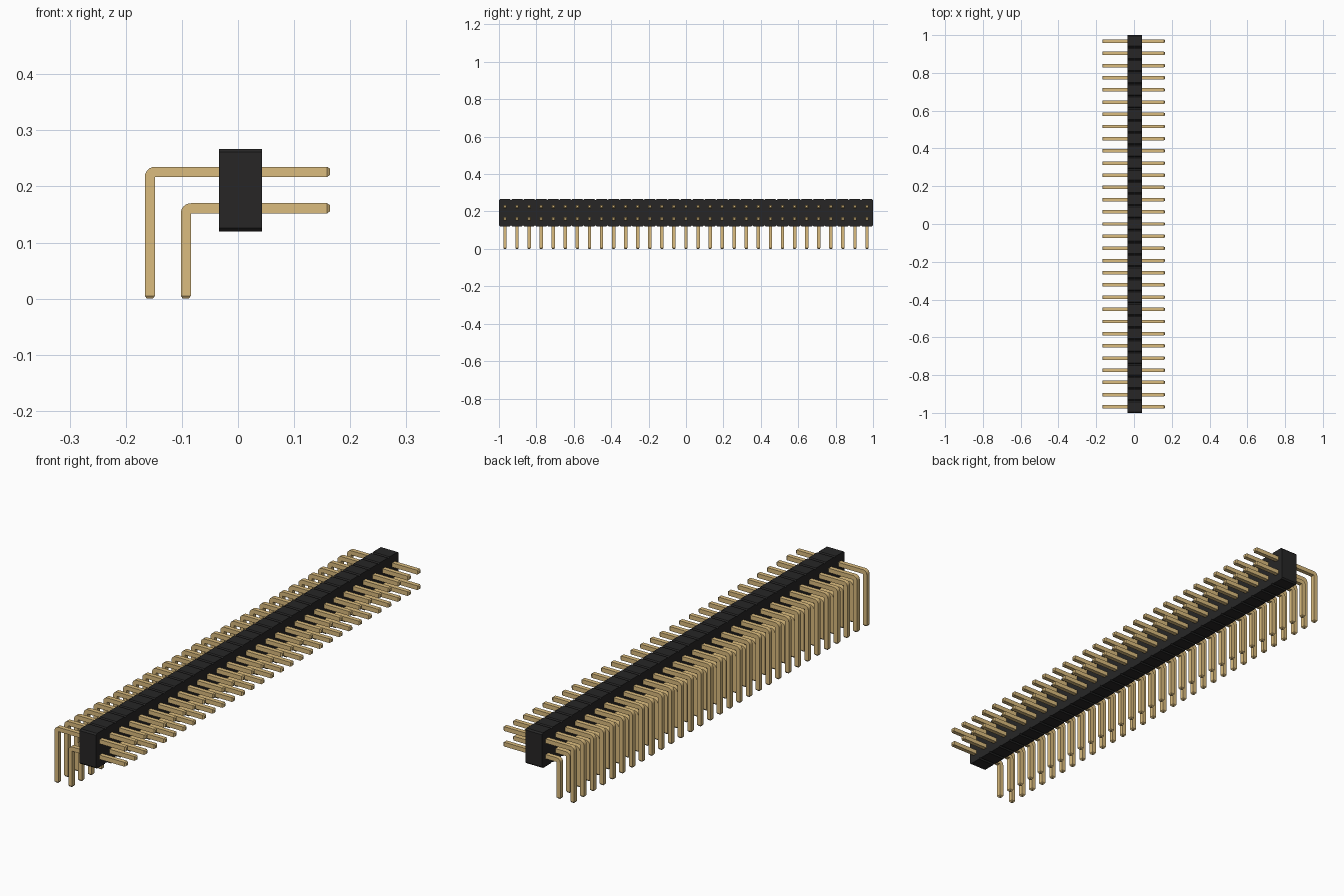
import bpy
import bmesh
import math
from mathutils import Vector

cube = bpy.data.objects.get("Cube")
if cube:
    bpy.data.objects.remove(cube, do_unlink=True)

COUNT = 31
PITCH = 2 / COUNT
HALF = 0.009       # half thickness of a square pin
TIP = 0.005        # chamfer at the pin ends
FIRST_Y = -1 + PITCH / 2


def make_material(name, rgb):
    mat = bpy.data.materials.new(name)
    mat.use_nodes = True
    color = (*rgb, 1)
    mat.diffuse_color = color
    bsdf = mat.node_tree.nodes["Principled BSDF"]
    bsdf.inputs["Base Color"].default_value = color
    bsdf.inputs["Roughness"].default_value = 0.6
    return mat


def make_object(name, bm, mat):
    bmesh.ops.remove_doubles(bm, verts=bm.verts, dist=1e-5)
    bmesh.ops.recalc_face_normals(bm, faces=bm.faces)
    mesh = bpy.data.meshes.new(name)
    bm.to_mesh(mesh)
    bm.free()
    mesh.materials.append(mat)
    obj = bpy.data.objects.new(name, mesh)
    bpy.context.collection.objects.link(obj)
    return obj


black = make_material("black plastic", (0.02, 0.0195, 0.0195))
gold = make_material("gold metal", (0.708, 0.503, 0.21))


# Housing: a row of chamfered blocks, extruded across x
def housing(x0, x1, z0, z1, chamfer):
    top, bottom = [], []
    for i in range(COUNT):
        y0 = -1 + i * PITCH
        y1 = y0 + PITCH
        for row, z, inward in ((top, z1, -chamfer), (bottom, z0, chamfer)):
            row += [(y0, z + inward), (y0 + chamfer, z), (y1 - chamfer, z)]
    top.append((1, z1 - chamfer))
    bottom.append((1, z0 + chamfer))
    bm = bmesh.new()
    face = bm.faces.new([bm.verts.new((x0, y, z)) for y, z in bottom + top[::-1]])
    out = bmesh.ops.extrude_face_region(bm, geom=[face], use_keep_orig=True)
    moved = [v for v in out["geom"] if isinstance(v, bmesh.types.BMVert)]
    bmesh.ops.translate(bm, verts=moved, vec=(x1 - x0, 0, 0))
    return make_object("housing", bm, black)


# Pins: a square section swept round a bend with a sharp inner corner
def pin_row(name, leg_x, arm_z, end_x):
    bm = bmesh.new()
    pivot = Vector((leg_x + HALF, 0, arm_z - HALF))
    rings = []

    def ring(center, side, shrink=1.0):
        s = Vector(side) * HALF * shrink
        w = Vector((0, HALF * shrink, 0))
        c = Vector(center)
        rings.append([bm.verts.new(p) for p in (c + s + w, c + s - w, c - s - w, c - s + w)])

    ring((leg_x, 0, 0), (-1, 0, 0), 0.6)
    ring((leg_x, 0, TIP), (-1, 0, 0))
    for k in range(7):
        angle = math.pi / 2 * k / 6
        outward = Vector((-math.cos(angle), 0, math.sin(angle)))
        ring(pivot + outward * HALF, outward)
    ring((end_x - TIP, 0, arm_z), (0, 0, 1))
    ring((end_x, 0, arm_z), (0, 0, 1), 0.6)

    for a, b in zip(rings, rings[1:]):
        for i in range(4):
            j = (i + 1) % 4
            bm.faces.new((a[i], a[j], b[j], b[i]))
    bm.faces.new(rings[0])
    bm.faces.new(rings[-1])
    obj = make_object(name, bm, gold)
    obj.location.y = FIRST_Y
    array = obj.modifiers.new("Row", 'ARRAY')
    array.count = COUNT
    array.use_relative_offset = False
    array.use_constant_offset = True
    array.constant_offset_displace = (0, PITCH, 0)
    bpy.ops.object.select_all(action='DESELECT')
    obj.select_set(True)
    bpy.context.view_layer.objects.active = obj
    bpy.ops.object.shade_smooth_by_angle(angle=math.radians(25))


housing(-0.034, 0.043, 0.12, 0.267, 0.006)
pin_row("upper_pins", -0.157, 0.226, 0.164)
pin_row("lower_pins", -0.093, 0.161, 0.164)
